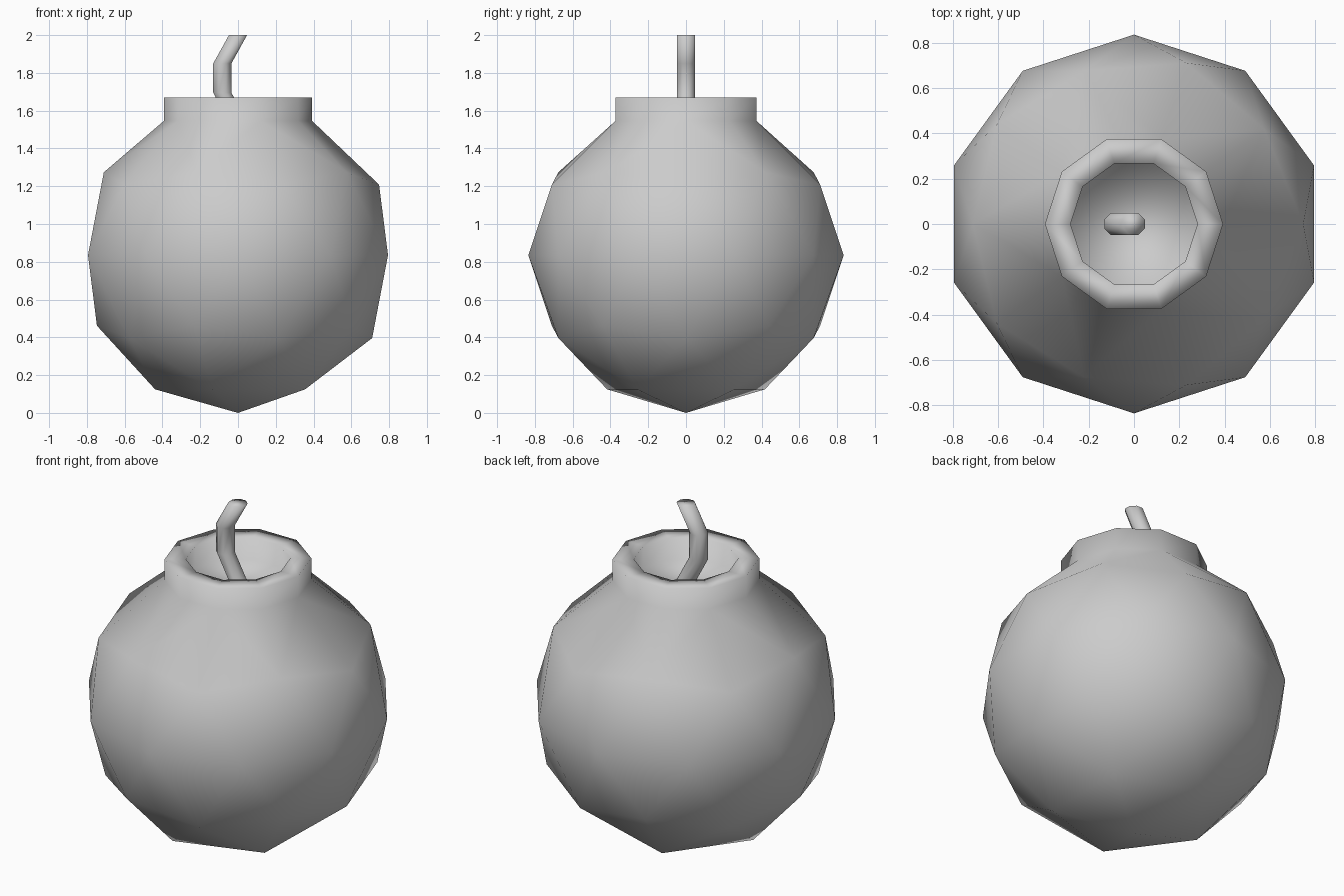
import bpy
import bmesh
from math import cos, sin, tau
from mathutils import Matrix, Vector

cube = bpy.data.objects.get("Cube")
if cube:
    bpy.data.objects.remove(cube)

RADIUS = 0.835
NECK_RADIUS = 0.393
MOUTH_RADIUS = 0.28
RIM_Z = 1.67
FLOOR_Z = 1.54

grey = bpy.data.materials.new("plain grey")
grey.use_nodes = True
grey.diffuse_color = (0.6, 0.6, 0.6, 1)
grey.node_tree.nodes["Principled BSDF"].inputs["Base Color"].default_value = (0.6, 0.6, 0.6, 1)


def add_object(name, bm):
    """Turn a bmesh into a smooth-shaded grey object."""
    bmesh.ops.recalc_face_normals(bm, faces=bm.faces)
    for face in bm.faces:
        face.smooth = True
    mesh = bpy.data.meshes.new(name)
    bm.to_mesh(mesh)
    bm.free()
    mesh.materials.append(grey)
    obj = bpy.data.objects.new(name, mesh)
    bpy.context.collection.objects.link(obj)
    return obj


def extrude_ring(bm, edges, radius, z):
    """Extrude a boundary loop and place it at a new radius and height."""
    geom = bmesh.ops.extrude_edge_only(bm, edges=edges)["geom"]
    for v in geom:
        if isinstance(v, bmesh.types.BMVert):
            flat = Vector((v.co.x, v.co.y, 0)).normalized() * radius
            v.co = flat + Vector((0, 0, z))
    return [e for e in geom if isinstance(e, bmesh.types.BMEdge)]


# Round body: low-poly sphere opened at its top point
bm = bmesh.new()
bmesh.ops.create_icosphere(bm, subdivisions=2, radius=RADIUS,
                           matrix=Matrix.Translation((0, 0, RADIUS)))
top = max(bm.verts, key=lambda v: v.co.z)
bmesh.ops.delete(bm, geom=[top], context='VERTS')

# Double the sides of the opening and make it round
bmesh.ops.subdivide_edges(bm, edges=[e for e in bm.edges if e.is_boundary], cuts=1)
bmesh.ops.triangulate(bm, faces=[f for f in bm.faces if len(f.verts) > 3])
loop = [e for e in bm.edges if e.is_boundary]
for v in {v for e in loop for v in e.verts}:
    height = v.co.z
    v.co.z = 0
    v.co = v.co.normalized() * NECK_RADIUS
    v.co.z = height

# Neck, flat rim, mouth wall and floor
for radius, z in ((NECK_RADIUS, RIM_Z), (MOUTH_RADIUS, RIM_Z), (MOUTH_RADIUS, FLOOR_Z)):
    loop = extrude_ring(bm, loop, radius, z)
bmesh.ops.contextual_create(bm, geom=loop)
add_object("round_body", bm)

# Bent fuse: level eight-sided rings joined along a kinked path
SIDES = 8
FUSE_RADIUS = 0.052
bm = bmesh.new()
rings = []
for x, z in ((0, FLOOR_Z), (-0.083, 1.695), (-0.083, 1.85), (0, 2)):
    angles = [tau * (i + 0.5) / SIDES for i in range(SIDES)]
    rings.append([bm.verts.new((x + FUSE_RADIUS * cos(a), FUSE_RADIUS * sin(a), z))
                  for a in angles])
for low, high in zip(rings, rings[1:]):
    for i in range(SIDES):
        j = (i + 1) % SIDES
        bm.faces.new((low[i], low[j], high[j], high[i]))
bm.faces.new(rings[-1])
add_object("fuse", bm)
